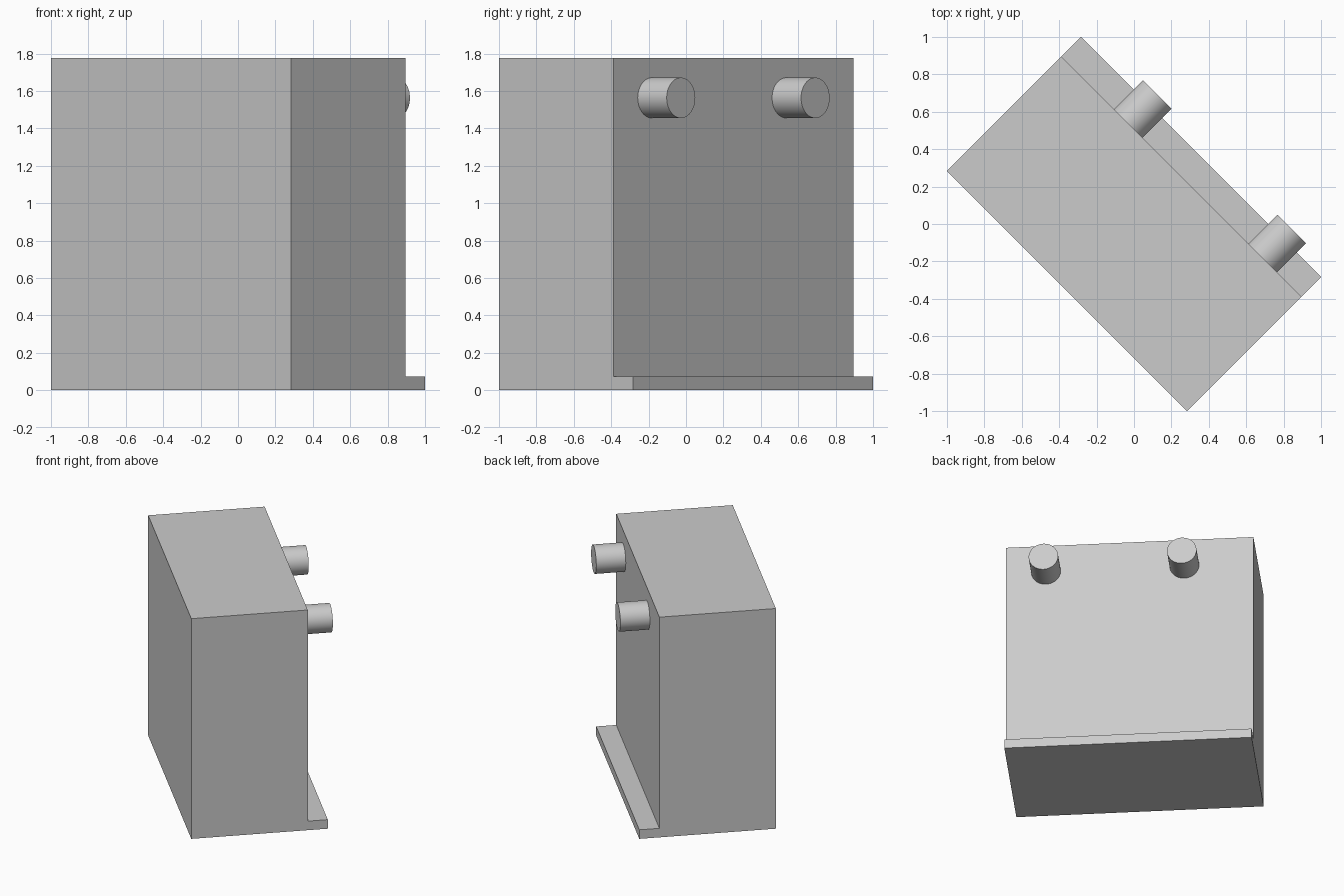
import bpy
import bmesh
from math import radians
from mathutils import Matrix, Vector

cube = bpy.data.objects.get("Cube")
if cube:
    bpy.data.objects.remove(cube, do_unlink=True)

grey = bpy.data.materials.new("plain grey")
grey.use_nodes = True
colour = (0.6, 0.6, 0.6, 1)
grey.diffuse_color = colour
grey.node_tree.nodes["Principled BSDF"].inputs["Base Color"].default_value = colour

# The whole unit is turned about the vertical axis
TURN = Matrix.Rotation(radians(-45), 4, "Z")
HALF_LENGTH = 0.908
FRONT, BACK, LEDGE = -0.507, 0.358, 0.507
HEIGHT, LEDGE_HEIGHT = 1.777, 0.073


def add_object(name, bm):
    bmesh.ops.recalc_face_normals(bm, faces=bm.faces)
    mesh = bpy.data.meshes.new(name)
    bm.to_mesh(mesh)
    bm.free()
    mesh.materials.append(grey)
    obj = bpy.data.objects.new(name, mesh)
    obj.matrix_world = TURN
    bpy.context.collection.objects.link(obj)
    return obj


# Cabinet with a rear ledge: an L-shaped profile extruded along its length
profile = [(FRONT, 0), (LEDGE, 0), (LEDGE, LEDGE_HEIGHT),
           (BACK, LEDGE_HEIGHT), (BACK, HEIGHT), (FRONT, HEIGHT)]
bm = bmesh.new()
face = bm.faces.new([bm.verts.new((-HALF_LENGTH, y, z)) for y, z in profile])
extruded = bmesh.ops.extrude_face_region(bm, geom=[face])["geom"]
bmesh.ops.translate(bm, vec=Vector((2 * HALF_LENGTH, 0, 0)),
                    verts=[v for v in extruded if isinstance(v, bmesh.types.BMVert)])
add_object("cabinet_with_ledge", bm)


# Round pipe stubs on the back
def pipe_stub(name, x, end=0.577, z=1.563, radius=0.108):
    bm = bmesh.new()
    place = Matrix.Translation((x, (BACK + end) / 2, z)) @ Matrix.Rotation(radians(90), 4, "X")
    bmesh.ops.create_cone(bm, cap_ends=True, segments=64, radius1=radius,
                          radius2=radius, depth=end - BACK, matrix=place)
    for f in bm.faces:
        f.smooth = len(f.verts) == 4
    for e in bm.edges:
        e.smooth = all(f.smooth for f in e.link_faces)
    add_object(name, bm)


pipe_stub("right_pipe_stub", -0.401)
pipe_stub("left_pipe_stub", 0.615)
